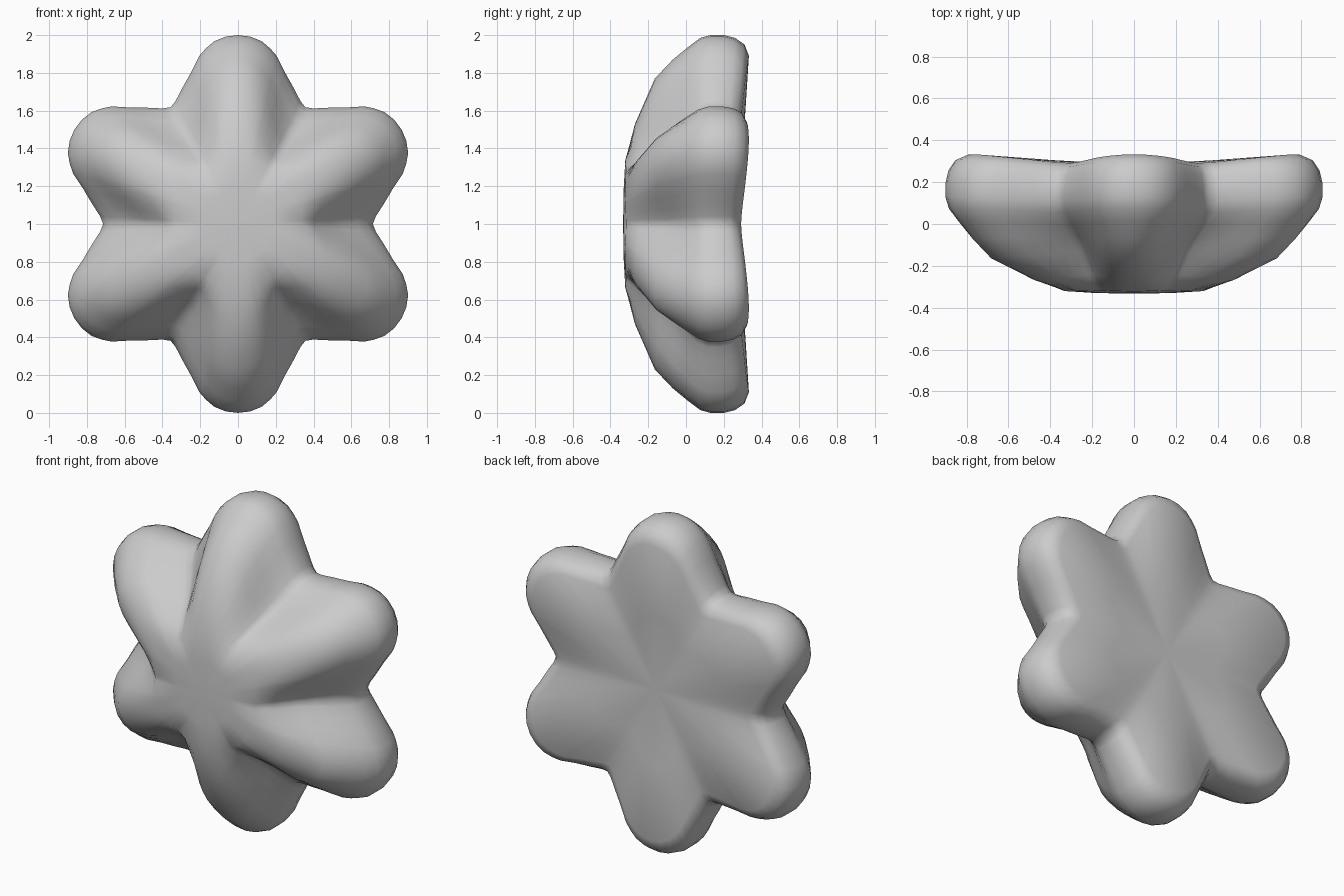
import bpy, bmesh, math

if "Cube" in bpy.data.objects:
    bpy.data.objects.remove(bpy.data.objects["Cube"])

# Half outline of one lobe: (half width, distance from centre), tip to valley
OUTLINE = [(0, 1.0), (0.065, 0.992), (0.125, 0.968), (0.17, 0.93), (0.205, 0.89),
           (0.25, 0.80), (0.295, 0.72), (0.33, 0.652), (0.357, 0.618)]

# Front-to-back profiles: (fraction of the outline radius, y)
RIDGE = [(0.18, -0.33), (0.33, -0.322), (0.53, -0.27), (0.77, -0.165), (0.87, -0.07),
         (0.94, 0.015), (0.985, 0.075), (1.0, 0.13), (1.0, 0.20), (0.985, 0.26),
         (0.95, 0.31), (0.89, 0.333), (0.45, 0.305)]
VALLEY = [(0.25, -0.33), (0.46, -0.318), (0.56, -0.24), (0.68, -0.13), (0.78, -0.06),
          (0.88, 0.0), (0.96, 0.055), (1.0, 0.11), (1.0, 0.18), (0.98, 0.235),
          (0.94, 0.272), (0.86, 0.292), (0.45, 0.288)]


def columns():
    """Angle, radius and valley weight of every column around the star."""
    half = []
    for w, r in OUTLINE:
        a = math.atan2(w, r)
        t = min(a / math.radians(30), 1)
        half.append((a, math.hypot(w, r), t * t * (3 - 2 * t)))
    lobe = [(-a, r, k) for a, r, k in reversed(half[1:])] + half[:-1]
    return [(a + i * math.pi / 3, r, k) for i in range(6) for a, r, k in lobe]


bm = bmesh.new()
front = bm.verts.new((0, -0.333, 1))
back = bm.verts.new((0, 0.285, 1))
cols = []
for a, radius, k in columns():
    col = []
    for (f0, y0), (f1, y1) in zip(RIDGE, VALLEY):
        r = radius * (f0 + (f1 - f0) * k)
        col.append(bm.verts.new((r * math.sin(a), y0 + (y1 - y0) * k, 1 + r * math.cos(a))))
    cols.append(col)

# Skin the columns and close both centres
for i, c in enumerate(cols):
    d = cols[(i + 1) % len(cols)]
    bm.faces.new((front, c[0], d[0]))
    bm.faces.new((back, d[-1], c[-1]))
    for j in range(len(c) - 1):
        bm.faces.new((c[j], c[j + 1], d[j + 1], d[j]))
bmesh.ops.recalc_face_normals(bm, faces=bm.faces)
for f in bm.faces:
    f.smooth = True

mesh = bpy.data.meshes.new("puffed_star")
bm.to_mesh(mesh)
bm.free()
star = bpy.data.objects.new("puffed_star", mesh)
bpy.context.collection.objects.link(star)

grey = bpy.data.materials.new("plain_grey")
grey.diffuse_color = (0.6, 0.6, 0.6, 1)
grey.use_nodes = True
grey.node_tree.nodes["Principled BSDF"].inputs["Base Color"].default_value = grey.diffuse_color
mesh.materials.append(grey)
